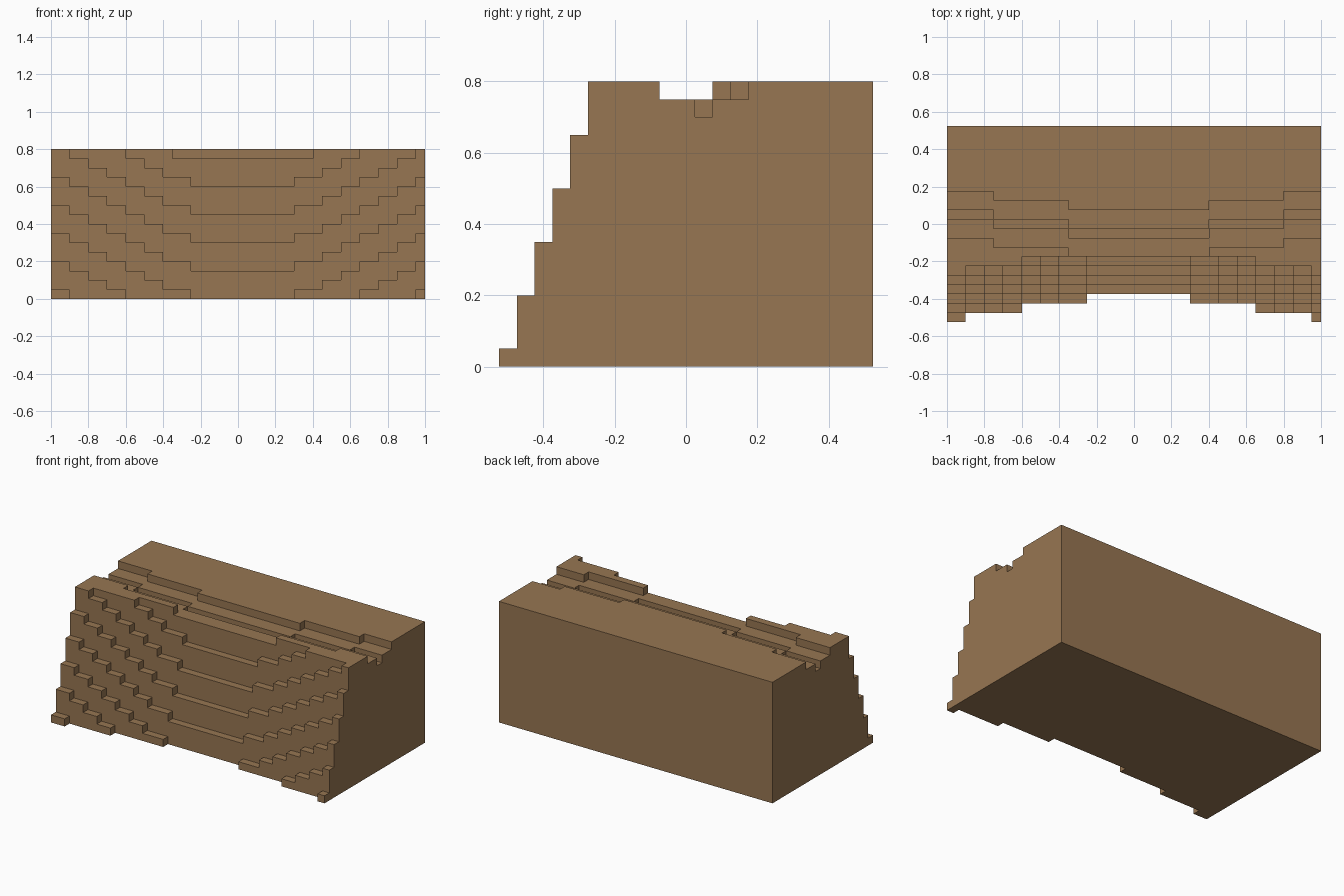
import bpy, bmesh
from mathutils import Vector

cube = bpy.data.objects.get("Cube")
if cube:
    bpy.data.objects.remove(cube, do_unlink=True)

U = 0.05                      # block size
NX, NY, NZ = 40, 21, 16       # block counts

# Columns where the front terraces and the top channel step sideways
TERRACE_LEFT = (2, 4, 6, 8, 10, 12, 15)
TERRACE_RIGHT = (26, 29, 31, 33, 35, 37, 39)
CHANNEL_LEFT, CHANNEL_RIGHT = (5, 13), (28, 36)


def steps(i, rising, falling):
    """Number of steps taken at column i, up on one side and back on the other."""
    return sum(i >= s for s in rising) - sum(i >= s for s in falling)


def solid(i, j, k):
    if not (0 <= i < NX and 0 <= j < NY and 0 <= k < NZ):
        return False
    # Terraced front: one block back for every three blocks of height
    if j < (k + steps(i, TERRACE_LEFT, TERRACE_RIGHT) + 2) // 3:
        return False
    # Shallow channel along the top with a narrow deeper trough in it
    c = j + steps(i, CHANNEL_LEFT, CHANNEL_RIGHT)
    if k == NZ - 1 and 9 <= c < 14:
        return False
    if k == NZ - 2 and c == 11:
        return False
    return True


# Outer skin of the block shape
bm = bmesh.new()
for i in range(NX):
    for j in range(NY):
        for k in range(NZ):
            if not solid(i, j, k):
                continue
            for axis in range(3):
                for sign in (-1, 1):
                    n = [0, 0, 0]
                    n[axis] = sign
                    if solid(i + n[0], j + n[1], k + n[2]):
                        continue
                    centre = Vector((i + 0.5, j + 0.5, k + 0.5)) + Vector(n) * 0.5
                    a, b = Vector(), Vector()
                    a[(axis + 1) % 3] = 0.5
                    b[(axis + 2) % 3] = 0.5 * sign
                    corners = (-a - b, a - b, a + b, -a + b)
                    bm.faces.new([bm.verts.new((centre + c - Vector((NX / 2, NY / 2, 0))) * U)
                                  for c in corners])

# Merge the skin into large flat faces
bmesh.ops.remove_doubles(bm, verts=bm.verts, dist=U * 0.01)
bmesh.ops.dissolve_limit(bm, angle_limit=0.02, verts=bm.verts, edges=bm.edges)

mesh = bpy.data.meshes.new("terraced_earth_block")
bm.to_mesh(mesh)
bm.free()
block = bpy.data.objects.new("terraced_earth_block", mesh)
bpy.context.collection.objects.link(block)

# Earth brown
brown = bpy.data.materials.new("earth_brown")
brown.use_nodes = True
colour = (0.309, 0.181, 0.084, 1)
brown.diffuse_color = colour
brown.node_tree.nodes["Principled BSDF"].inputs["Base Color"].default_value = colour
mesh.materials.append(brown)
